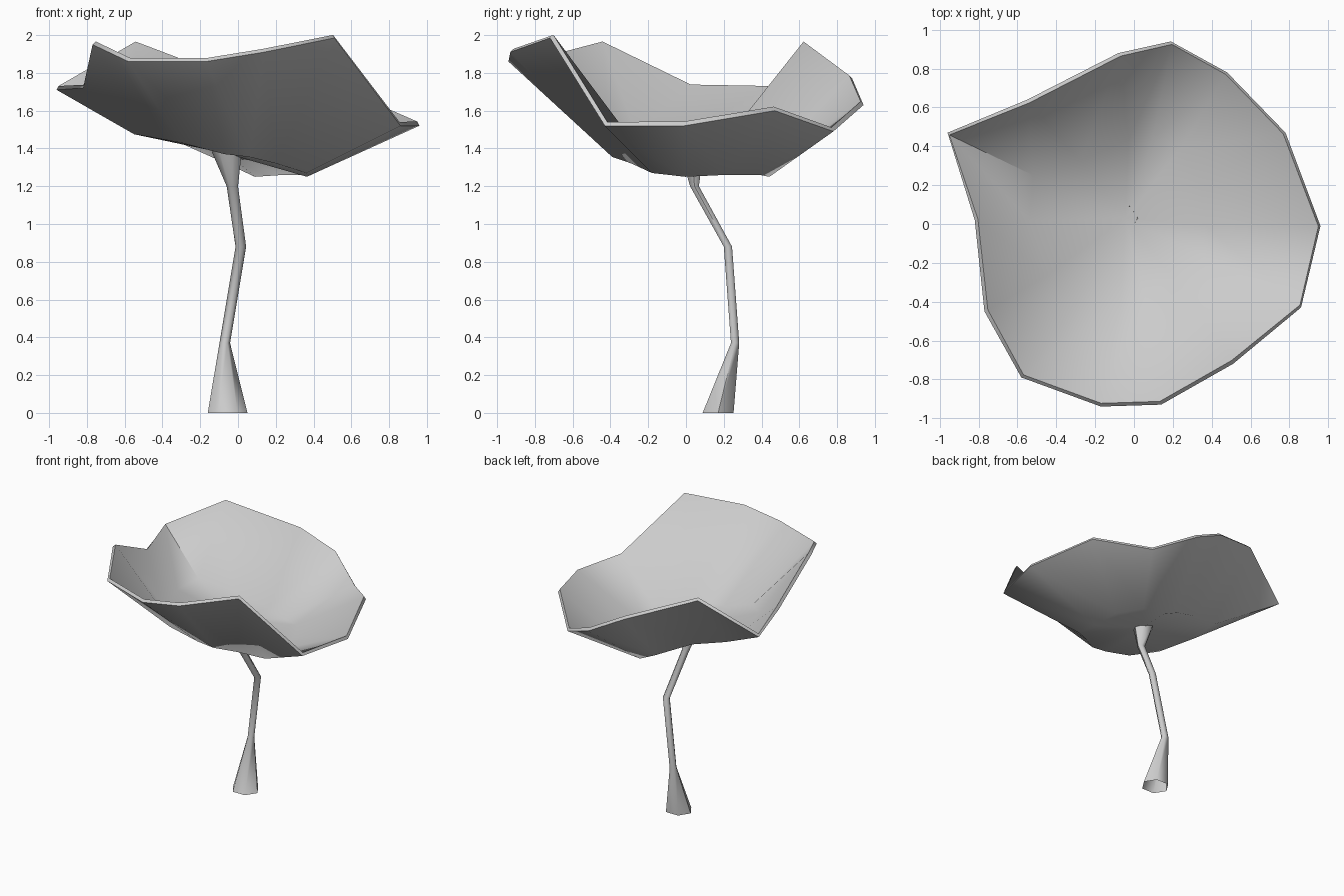
import bpy, bmesh, math

if "Cube" in bpy.data.objects:
    bpy.data.objects.remove(bpy.data.objects["Cube"])


def make_object(name, bm, angle, thickness=0.0):
    mesh = bpy.data.meshes.new(name)
    bm.to_mesh(mesh)
    bm.free()
    ob = bpy.data.objects.new(name, mesh)
    bpy.context.collection.objects.link(ob)
    bpy.ops.object.select_all(action='DESELECT')
    ob.select_set(True)
    bpy.context.view_layer.objects.active = ob
    if thickness:
        shell = ob.modifiers.new("shell", 'SOLIDIFY')
        shell.thickness = thickness
        shell.offset = 1
        bpy.ops.object.modifier_apply(modifier="shell")
    bpy.ops.object.shade_smooth_by_angle(angle=math.radians(angle))
    return ob


# Wavy bowl: each spoke is rim x, y, z, then mid-ring radius factor and height
spokes = [
    (-0.96, 0.47, 1.71, 0.55, 1.475), (-0.55, 0.64, 1.95, 0.52, 1.42),
    (-0.08, 0.88, 1.77, 0.50, 1.31), (0.19, 0.94, 1.63, 0.47, 1.25),
    (0.48, 0.78, 1.49, 0.50, 1.26), (0.78, 0.47, 1.60, 0.45, 1.26),
    (0.96, -0.01, 1.52, 0.38, 1.25), (0.86, -0.43, 1.52, 0.42, 1.27),
    (0.51, -0.72, 1.985, 0.40, 1.32), (0.14, -0.93, 1.91, 0.42, 1.355),
    (-0.17, -0.94, 1.86, 0.42, 1.37), (-0.58, -0.79, 1.86, 0.52, 1.43),
    (-0.77, -0.45, 1.95, 0.60, 1.46), (-0.82, 0.02, 1.72, 0.67, 1.475),
]
bm = bmesh.new()
rim = [bm.verts.new((x, y, z)) for x, y, z, f, m in spokes]
mid = [bm.verts.new((x * f, y * f, m)) for x, y, z, f, m in spokes]
centre = bm.verts.new((-0.05, 0.03, 1.37))
n = len(spokes)
for i in range(n):
    j = (i + 1) % n
    bm.faces.new((rim[j], rim[i], mid[i], mid[j]))
    bm.faces.new((mid[j], mid[i], centre))
make_object("bowl", bm, 60, thickness=0.025)

# Bent stem: x, y, z and radius of each ring, open at the foot
path = [(-0.055, 0.17, 0.0, 0.105), (-0.07, 0.26, 0.37, 0.028),
        (0.015, 0.222, 0.88, 0.028), (-0.03, 0.045, 1.20, 0.03),
        (-0.06, 0.03, 1.385, 0.08)]
sides = 6
bm = bmesh.new()
rings = []
for x, y, z, r in path:
    rings.append([bm.verts.new((x + r * math.cos(a), y + 0.9 * r * math.sin(a), z))
                  for a in (math.tau * k / sides for k in range(sides))])
for low, high in zip(rings, rings[1:]):
    for k in range(sides):
        m = (k + 1) % sides
        bm.faces.new((low[k], low[m], high[m], high[k]))
make_object("stem", bm, 65)
